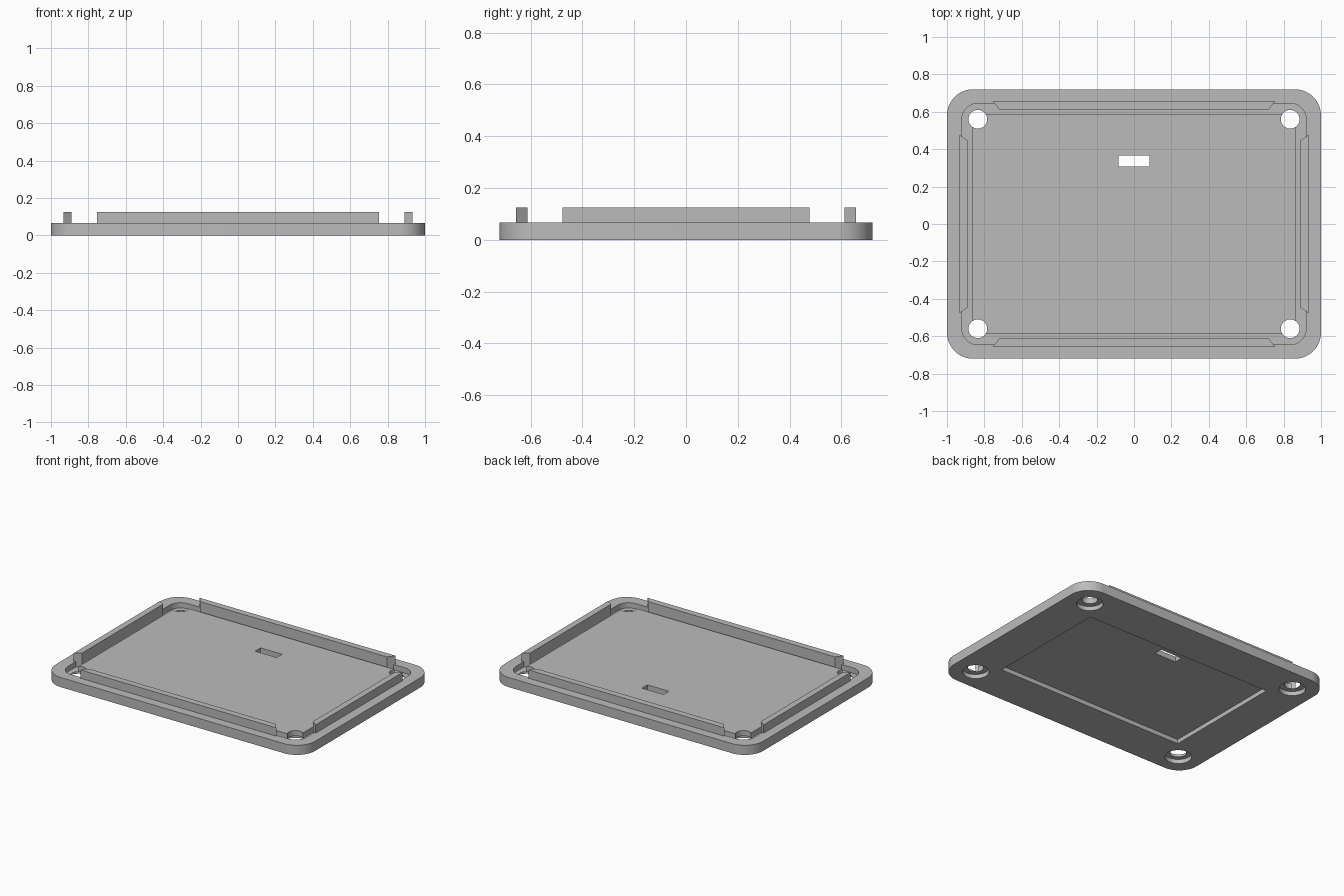
import bpy, bmesh, math

cube = bpy.data.objects.get("Cube")
if cube:
    bpy.data.objects.remove(cube, do_unlink=True)

grey = bpy.data.materials.new("plain_grey")
grey.use_nodes = True
tone = (0.5, 0.5, 0.5, 1)
grey.diffuse_color = tone
grey.node_tree.nodes["Principled BSDF"].inputs["Base Color"].default_value = tone

RIM, FLOOR, TOP = 0.067, 0.03, 0.125
HOLE_X, HOLE_Y, HOLE_R = 0.835, 0.56, 0.085
OVER = 0.1


def prism(name, outline, low, high):
    """Extrude a plan outline between two heights."""
    bm = bmesh.new()
    base = bm.faces.new([bm.verts.new((x, y, low)) for x, y in outline])
    up = bmesh.ops.extrude_face_region(bm, geom=[base])["geom"]
    bmesh.ops.translate(bm, vec=(0, 0, high - low),
                        verts=[v for v in up if isinstance(v, bmesh.types.BMVert)])
    bmesh.ops.recalc_face_normals(bm, faces=bm.faces[:])
    mesh = bpy.data.meshes.new(name)
    bm.to_mesh(mesh)
    bm.free()
    mesh.materials.append(grey)
    obj = bpy.data.objects.new(name, mesh)
    bpy.context.collection.objects.link(obj)
    return obj


def rounded(hx, hy, r, steps=16):
    """Rounded rectangle; a circle when r equals both half sizes."""
    pts = []
    for quarter, (sx, sy) in enumerate([(1, 1), (-1, 1), (-1, -1), (1, -1)]):
        for i in range(steps + 1):
            a = (quarter + i / steps) * math.pi / 2
            pts.append((sx * (hx - r) + r * math.cos(a), sy * (hy - r) + r * math.sin(a)))
    return pts


def box(hx, hy, cy=0):
    return [(-hx, cy - hy), (hx, cy - hy), (hx, cy + hy), (-hx, cy + hy)]


def circle(cx, cy, r, steps=48):
    turn = 2 * math.pi / steps
    return [(cx + r * math.cos(i * turn), cy + r * math.sin(i * turn)) for i in range(steps)]


def combine(target, tool, operation):
    """Apply a boolean and discard the tool."""
    mod = target.modifiers.new("cut", "BOOLEAN")
    mod.object, mod.operation, mod.solver = tool, operation, "EXACT"
    bpy.context.view_layer.update()
    graph = bpy.context.evaluated_depsgraph_get()
    mesh = bpy.data.meshes.new_from_object(target.evaluated_get(graph))
    target.modifiers.clear()
    target.data = mesh
    bpy.data.objects.remove(tool, do_unlink=True)


# Rounded lid plate with a groove around its raised centre
lid = prism("lid", rounded(1, 0.72, 0.14), 0, RIM)
groove = prism("groove", rounded(0.92, 0.645, HOLE_R), FLOOR, RIM + OVER)
combine(groove, prism("centre", box(0.865, 0.588), -OVER, RIM + 2 * OVER), "DIFFERENCE")
combine(lid, groove, "DIFFERENCE")

# Stepped corner holes
for sx in (-1, 1):
    for sy in (-1, 1):
        x, y = sx * HOLE_X, sy * HOLE_Y
        combine(lid, prism("wide_hole", circle(x, y, HOLE_R), -OVER, FLOOR), "DIFFERENCE")
        combine(lid, prism("narrow_hole", circle(x, y, 0.05), -OVER, RIM + OVER), "DIFFERENCE")

# Underside recess and through slot
combine(lid, prism("recess", box(0.725, 0.435), -OVER, FLOOR), "DIFFERENCE")
combine(lid, prism("slot", box(0.083, 0.03, 0.337), -OVER, RIM + OVER), "DIFFERENCE")

# Four upright lips with mitred ends
for s in (-1, 1):
    long_lip = [(-0.755, s * 0.657), (0.755, s * 0.657), (0.72, s * 0.612), (-0.72, s * 0.612)]
    side_lip = [(s * 0.933, -0.477), (s * 0.933, 0.477), (s * 0.89, 0.447), (s * 0.89, -0.447)]
    for outline in (long_lip, side_lip):
        combine(lid, prism("lip", outline, FLOOR, TOP), "UNION")

# Smooth the rounded walls only
bpy.ops.object.select_all(action="DESELECT")
lid.select_set(True)
bpy.context.view_layer.objects.active = lid
bpy.ops.object.shade_smooth_by_angle(angle=math.radians(30))
